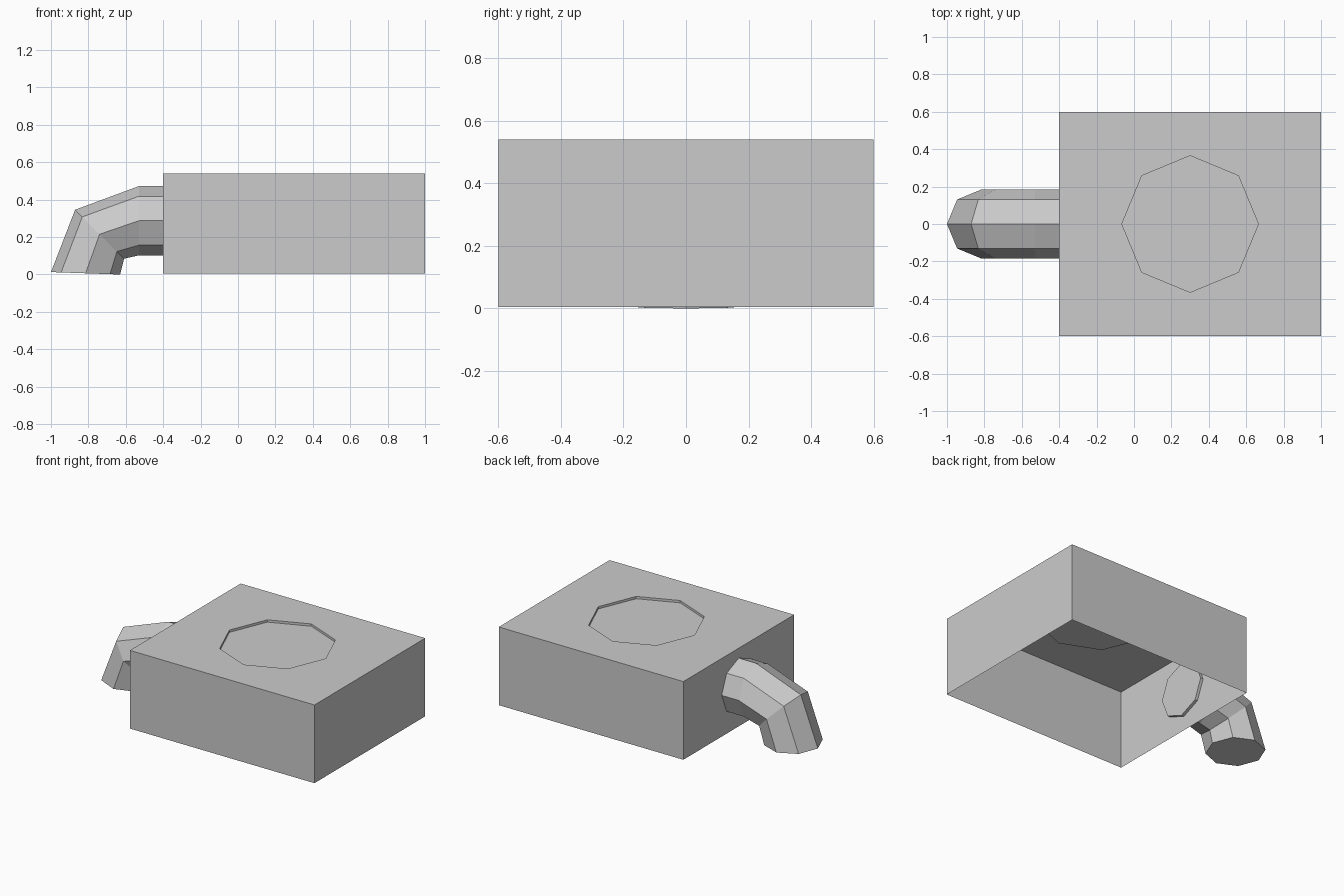
import bpy, bmesh
from math import sin, cos, pi, radians
from mathutils import Vector

if "Cube" in bpy.data.objects:
    bpy.data.objects.remove(bpy.data.objects["Cube"], do_unlink=True)

# Single plain grey material
grey = bpy.data.materials.new("plain_grey")
grey.use_nodes = True
colour = (0.6, 0.6, 0.6, 1)
grey.diffuse_color = colour
grey.node_tree.nodes["Principled BSDF"].inputs["Base Color"].default_value = colour

SIDES = 8


def finish(name, bm):
    bmesh.ops.recalc_face_normals(bm, faces=bm.faces[:])
    mesh = bpy.data.meshes.new(name)
    bm.to_mesh(mesh)
    bm.free()
    mesh.materials.append(grey)
    obj = bpy.data.objects.new(name, mesh)
    bpy.context.collection.objects.link(obj)
    return obj


def ring(bm, centre, u, v, radius):
    """Octagon of vertices in the plane of u and v."""
    return [bm.verts.new(centre + radius * (u * cos(a) + v * sin(a)))
            for a in (2 * pi * i / SIDES for i in range(SIDES))]


def skin(bm, a, b):
    """Quads between two closed loops of vertices."""
    n = len(a)
    for i in range(n):
        j = (i + 1) % n
        bm.faces.new((a[i], a[j], b[j], b[i]))


def loop_edges(bm, loop):
    return [bm.edges.get((a, b)) or bm.edges.new((a, b))
            for a, b in zip(loop, loop[1:] + loop[:1])]


X, Y, Z = Vector((1, 0, 0)), Vector((0, 1, 0)), Vector((0, 0, 1))

# Housing: thin shell, open below, with a shallow octagonal recess in the top
bm = bmesh.new()
base, top, recess = 0.004, 0.54, 0.016
corners = ((-0.4, -0.6), (1, -0.6), (1, 0.6), (-0.4, 0.6))
lower = [bm.verts.new((x, y, base)) for x, y in corners]
upper = [bm.verts.new((x, y, top)) for x, y in corners]
skin(bm, lower, upper)
centre = Vector((0.3, 0, top))
rim = ring(bm, centre, X, Y, 0.365)
floor = ring(bm, centre - recess * Z, X, Y, 0.365)
bmesh.ops.triangle_fill(bm, use_beauty=True, normal=Z,
                        edges=loop_edges(bm, upper) + loop_edges(bm, rim))
skin(bm, rim, floor)
bm.faces.new(floor)
finish("housing", bm)

# Spout: octagonal pipe that bends downward, capped at both ends
bm = bmesh.new()
stations = ((-0.38, 0.287, 0), (-0.53, 0.287, 0),
            (-0.74, 0.215, 45), (-0.815, 0.006, 88))
rings = []
for x, z, tilt in stations:
    t = radians(tilt)
    rings.append(ring(bm, Vector((x, 0, z)), Y, Vector((-sin(t), 0, cos(t))), 0.185))
for a, b in zip(rings, rings[1:]):
    skin(bm, a, b)
bm.faces.new(rings[0])
bm.faces.new(rings[-1])
finish("spout", bm)
